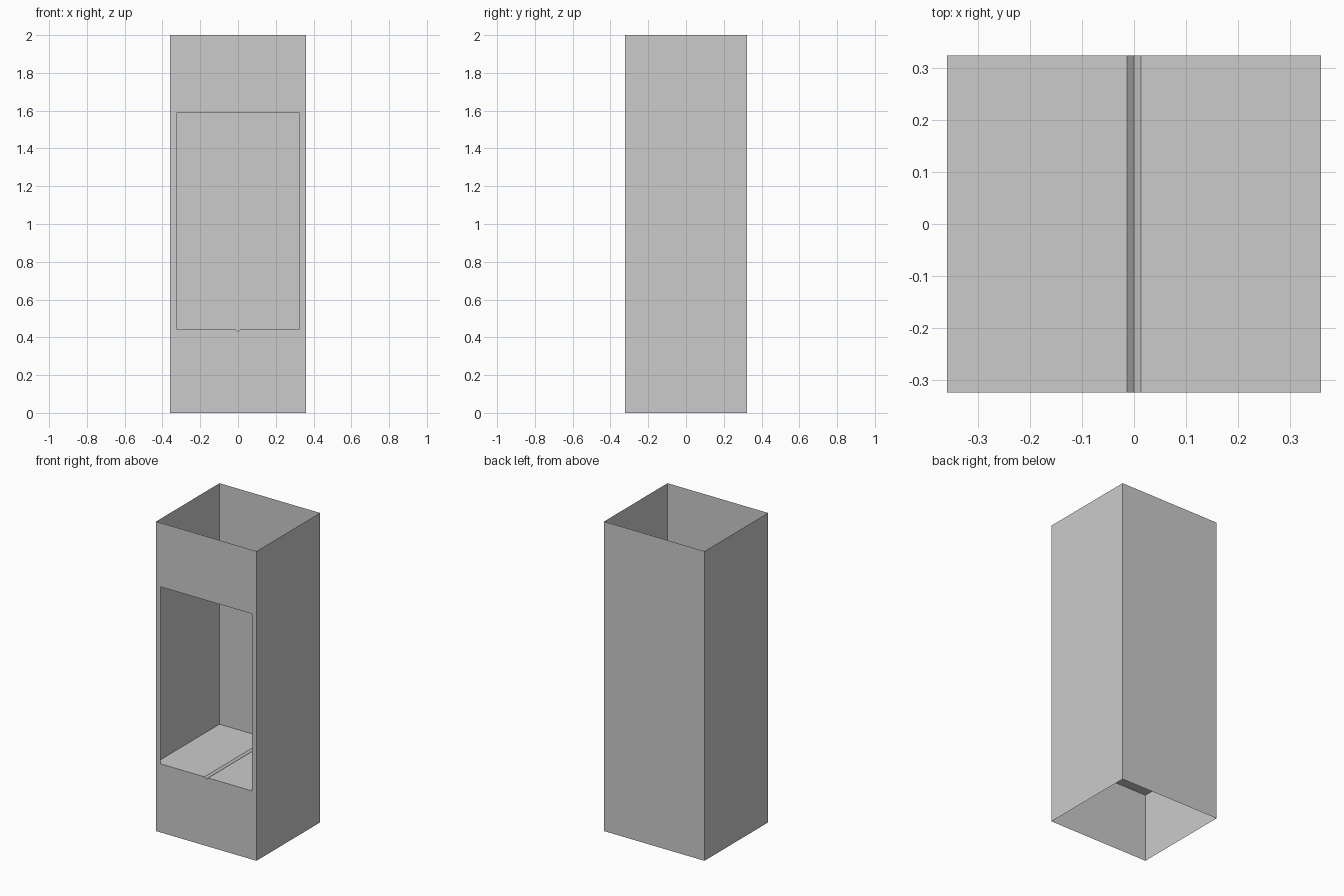
import bpy
import bmesh

if "Cube" in bpy.data.objects:
    bpy.data.objects.remove(bpy.data.objects["Cube"])

W, D, H = 0.359, 0.324, 2.0      # half width, half depth, height
OW, OB, OT = 0.326, 0.443, 1.587  # opening half width, bottom, top
GW, GZ = 0.013, 0.431            # groove half width, groove bottom


def sheet(name, faces):
    """Make an object of flat sheets, welding shared corners."""
    bm = bmesh.new()
    for pts in faces:
        bm.faces.new([bm.verts.new(p) for p in pts])
    bmesh.ops.remove_doubles(bm, verts=bm.verts, dist=1e-5)
    mesh = bpy.data.meshes.new(name)
    bm.to_mesh(mesh)
    bm.free()
    obj = bpy.data.objects.new(name, mesh)
    bpy.context.collection.objects.link(obj)
    return obj


def front(*pts):
    """Points on the front plane from (x, z) pairs."""
    return [(x, -D, z) for x, z in pts]


# Side and back walls, open at top and bottom
sheet("side_and_back_walls", [
    [(-W, D, 0), (-W, -D, 0), (-W, -D, H), (-W, D, H)],
    [(W, D, 0), (-W, D, 0), (-W, D, H), (W, D, H)],
    [(W, -D, 0), (W, D, 0), (W, D, H), (W, -D, H)],
])

# Front panel framing the opening, with a notch in the sill
sheet("front_panel", [
    front((-W, 0), (0, 0), (0, GZ), (-GW, OB), (-OW, OB), (-W, OB)),
    front((0, 0), (W, 0), (W, OB), (OW, OB), (GW, OB), (0, GZ)),
    front((-W, OB), (-OW, OB), (-OW, OT), (-W, OT)),
    front((OW, OB), (W, OB), (W, OT), (OW, OT)),
    front((-W, OT), (-OW, OT), (OW, OT), (W, OT), (W, H), (-W, H)),
])

# Inner floor with a V-shaped groove running front to back
profile = [(-W, OB), (-GW, OB), (0, GZ), (GW, OB), (W, OB)]
sheet("grooved_floor", [
    [(x0, -D, z0), (x1, -D, z1), (x1, D, z1), (x0, D, z0)]
    for (x0, z0), (x1, z1) in zip(profile, profile[1:])
])
